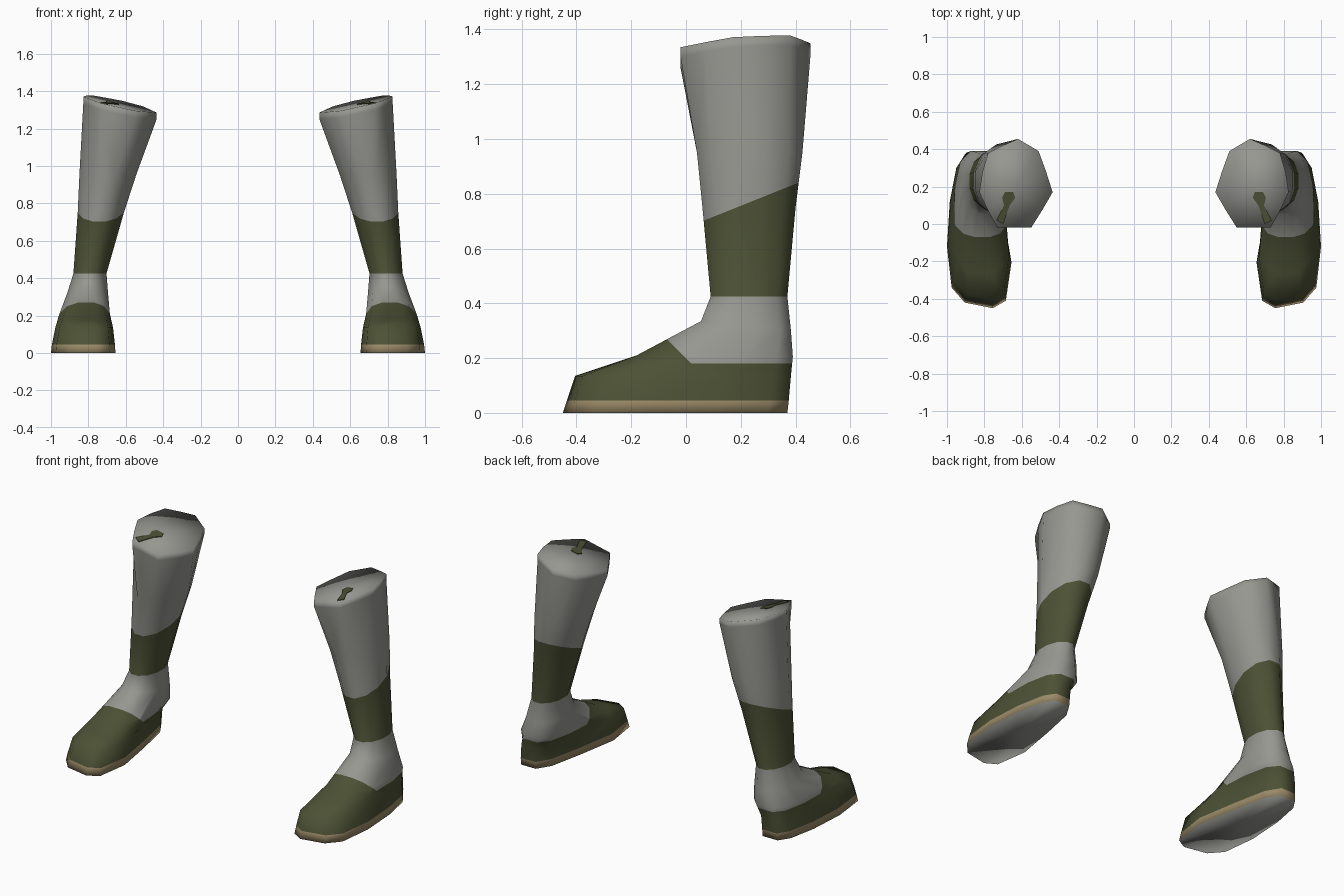
import bpy, bmesh, math
from mathutils import Vector

if "Cube" in bpy.data.objects:
    bpy.data.objects.remove(bpy.data.objects["Cube"])


def material(name, rgb):
    m = bpy.data.materials.new(name)
    m.diffuse_color = (*rgb, 1)
    m.use_nodes = True
    m.node_tree.nodes["Principled BSDF"].inputs["Base Color"].default_value = m.diffuse_color
    return m


MATS = [material("grey_cloth", (0.31, 0.31, 0.285)),
        material("olive_green", (0.072, 0.082, 0.035)),
        material("tan_sole", (0.33, 0.26, 0.14))]
GREY, OLIVE, TAN = 0, 1, 2

# Outlines, counter-clockwise from the inner front
SOLE = [(.755, -.45), (.905, -.42), (.975, -.34), (1.0, -.12), (.985, .12), (.95, .30),
        (.905, .37), (.80, .37), (.745, .28), (.70, .06), (.655, -.205), (.685, -.41)]
RIM = [(.55, -.02), (.73, -.02), (.78, .07), (.827, .17), (.81, .28), (.78, .38),
       (.70, .42), (.62, .455), (.51, .39), (.47, .28), (.435, .17), (.49, .075)]


def rim_z(x, y):
    return 1.285 + .22 * (x - .435) + .08 * (y - .17)


def sole_ring(xin, xout, yf, yb, z):
    return [(xin + (x - .655) / .345 * (xout - xin),
             yf + (y + .45) / .82 * (yb - yf), z) for x, y in SOLE]


def oval_ring(xin, xout, yf, yb, zf, zb, power=1.0):
    pts = []
    for i in range(12):
        a = math.radians(-105 + 30 * i)
        c, s = math.cos(a), math.sin(a)
        k = math.cos(math.radians(15))
        u = math.copysign(abs(c / k) ** power, c)
        v = math.copysign(abs(s / k) ** power, s)
        pts.append(((xin + xout) / 2 + u * (xout - xin) / 2,
                    (yf + yb) / 2 + v * (yb - yf) / 2,
                    (zf + zb) / 2 + v * (zb - zf) / 2))
    return pts


def rings():
    return [
        sole_ring(.655, 1.0, -.45, .37, 0),
        sole_ring(.658, .995, -.435, .375, .045),
        sole_ring(.668, .977, -.405, .383, .135),
        oval_ring(.685, .955, -.18, .39, .21, .205, .7),     # instep
        oval_ring(.695, .912, .055, .383, .335, .30, .9),    # ankle front
        oval_ring(.703, .88, .09, .37, .425, .425),          # ankle
        oval_ring(.61, .857, .06, .40, .75, .75),            # shin
        oval_ring(.545, .848, .04, .425, .95, .95),          # calf
        [(x, y, rim_z(x, y) - .035) for x, y in RIM],
        [(x, y, rim_z(x, y)) for x, y in RIM],
    ]


BAND_TOP = Vector((0, -.40, 1))       # sloping top of the leg band
BAND_POINT = Vector((0, .06, .70))
TONGUE = Vector((0, 1, 1))            # slanted front edge of the ankle patch
TONGUE_POINT = Vector((0, .02, .18))


def cut(bm, point, normal, zmin, zmax):
    faces = [f for f in bm.faces if any(zmin < v.co.z < zmax for v in f.verts)]
    edges = {e for f in faces for e in f.edges}
    verts = {v for f in faces for v in f.verts}
    bmesh.ops.bisect_plane(bm, geom=faces + list(edges) + list(verts), dist=1e-5,
                           plane_co=point, plane_no=normal)


def colour_of(f):
    c = f.calc_center_median()
    if c.z < .045:
        return GREY if c.z < .002 else TAN
    if c.z < .425:
        ankle = c.z > .18 and (c - TONGUE_POINT).dot(TONGUE) > 0
        return GREY if ankle else OLIVE
    return OLIVE if (c - BAND_POINT).dot(BAND_TOP) < 0 else GREY


def finish(bm, name, smooth):
    bmesh.ops.recalc_face_normals(bm, faces=bm.faces[:])
    for f in bm.faces:
        f.smooth = smooth
    me = bpy.data.meshes.new(name)
    bm.to_mesh(me)
    bm.free()
    for m in MATS:
        me.materials.append(m)
    ob = bpy.data.objects.new(name, me)
    bpy.context.collection.objects.link(ob)


def boot(name, side):
    bm = bmesh.new()
    loops = [[bm.verts.new((side * x, y, z)) for x, y, z in r] for r in rings()]
    for a, b in zip(loops, loops[1:]):
        for i in range(12):
            j = (i + 1) % 12
            bm.faces.new((a[i], a[j], b[j], b[i]))
    # closed sole and closed top
    ends = [bm.faces.new(loops[0]), bm.faces.new(loops[-1])]
    bmesh.ops.poke(bm, faces=ends)
    # colour borders
    up = Vector((0, 0, 1))
    cut(bm, Vector((0, 0, .18)), up, .10, .25)
    cut(bm, TONGUE_POINT, TONGUE, .181, .40)
    cut(bm, BAND_POINT, BAND_TOP, .5, 1.1)
    for f in bm.faces:
        f.material_index = colour_of(f)
    finish(bm, name, True)


def top_mark(name, side):
    # small olive patch on the closed top
    bm = bmesh.new()
    pts = [(.645, .17), (.635, .14), (.665, .10), (.70, .0), (.735, .02),
           (.695, .10), (.705, .14), (.69, .17)]
    f = bm.faces.new([bm.verts.new((side * x, y, rim_z(x, y) + .004)) for x, y in pts])
    f.normal_update()
    if f.normal.z < 0:
        f.normal_flip()
    f.material_index = OLIVE
    ext = bmesh.ops.extrude_face_region(bm, geom=[f])
    for v in ext["geom"]:
        if isinstance(v, bmesh.types.BMVert):
            v.co.z -= .006
    for g in bm.faces:
        g.material_index = OLIVE
    finish(bm, name, False)


for label, side in (("right", 1), ("left", -1)):
    boot(label + "_boot", side)
    top_mark(label + "_top_mark", side)
